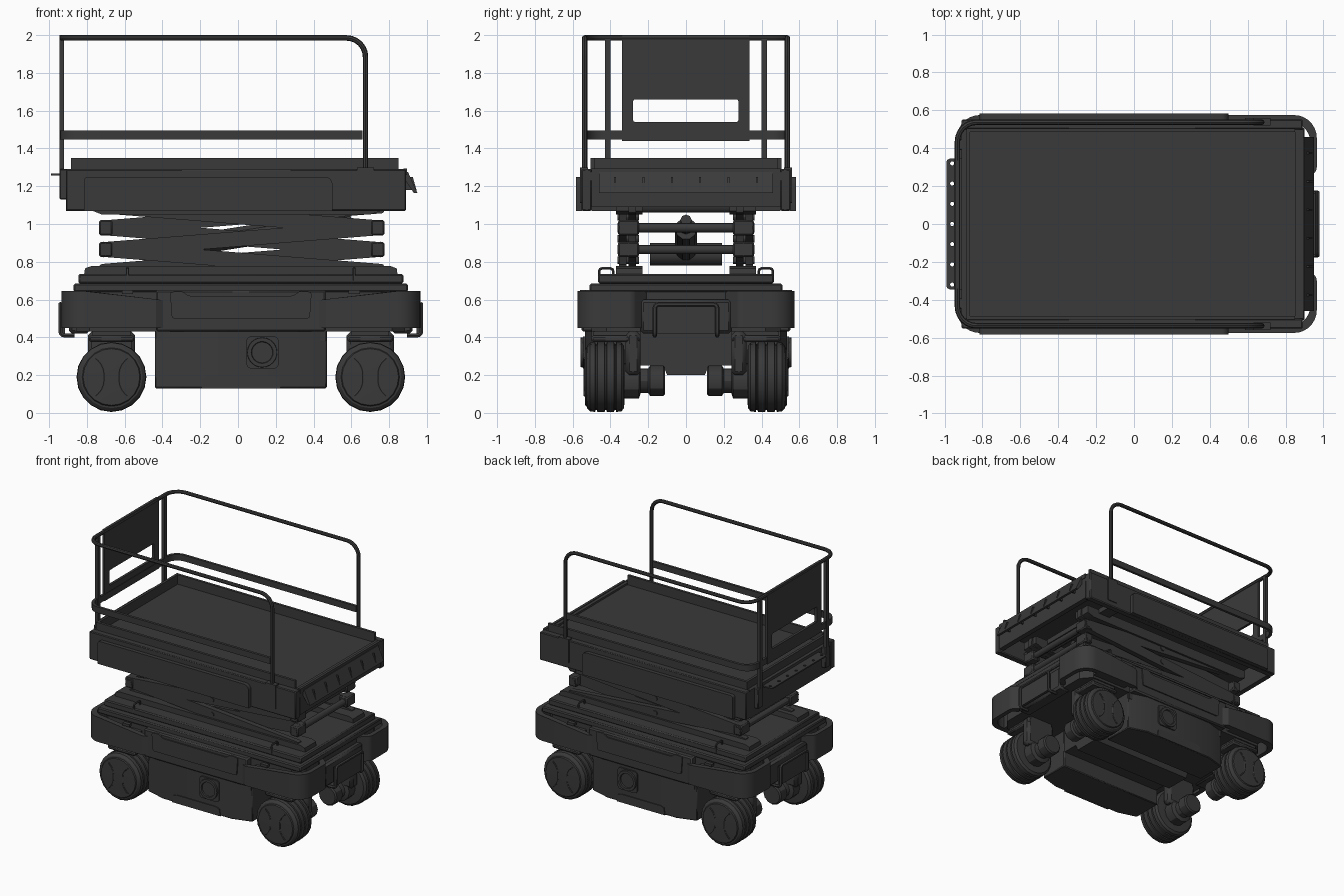
import bpy, bmesh
from math import sin, cos, pi, atan2, hypot
from mathutils import Vector, Matrix

if "Cube" in bpy.data.objects:
    bpy.data.objects.remove(bpy.data.objects["Cube"])

B = 0.015   # x centre of the chassis
mat = bpy.data.materials.new("dark_grey")
mat.diffuse_color = (0.042, 0.042, 0.042, 1)
mat.use_nodes = True
mat.node_tree.nodes["Principled BSDF"].inputs["Base Color"].default_value = mat.diffuse_color


def finish(name, bm, mir="", cx=0, bevel=0):
    bmesh.ops.recalc_face_normals(bm, faces=bm.faces[:])
    me = bpy.data.meshes.new(name)
    bm.to_mesh(me)
    bm.free()
    return add(name, me, mir, cx, bevel)


def add(name, me, mir="", cx=0, bevel=0):
    ob = bpy.data.objects.new(name, me)
    bpy.context.collection.objects.link(ob)
    ob.location.x = cx
    me.materials.clear()
    me.materials.append(mat)
    if bevel:
        m = ob.modifiers.new("bevel", 'BEVEL')
        m.width, m.segments, m.limit_method = bevel, 1, 'ANGLE'
    if mir:
        m = ob.modifiers.new("mirror", 'MIRROR')
        m.use_axis = ("X" in mir, "Y" in mir, False)
        m.use_mirror_merge = False
    return ob


def fillet(pts, r, closed=True, n=5):
    """Round the corners of a path; r is one radius or one per point."""
    P = [Vector(p).to_3d() for p in pts]
    R = r if isinstance(r, (list, tuple)) else [r] * len(P)
    out = []
    for i, p in enumerate(P):
        if R[i] == 0 or (not closed and i in (0, len(P) - 1)):
            out.append(p)
            continue
        a = p + (P[i - 1] - p).normalized() * R[i]
        c = p + (P[(i + 1) % len(P)] - p).normalized() * R[i]
        for k in range(n + 1):
            t = k / n
            u, v, w = (1 - t) ** 2, 1.414 * t * (1 - t), t * t
            out.append((a * u + p * v + c * w) / (u + v + w))
    return out


def prism(name, pts, lo, hi, axis='z', mir="", cx=0, bevel=0, top=None):
    put = {'z': lambda a, b, h: (a, b, h), 'x': lambda a, b, h: (h, a, b),
           'y': lambda a, b, h: (a, h, b)}[axis]
    bm = bmesh.new()
    lower = [bm.verts.new(put(p[0], p[1], lo)) for p in pts]
    upper = [bm.verts.new(put(p[0], p[1], top(p[0]) if top else hi)) for p in pts]
    bm.faces.new(lower)
    bm.faces.new(upper)
    for i in range(len(pts)):
        j = (i + 1) % len(pts)
        bm.faces.new((lower[i], lower[j], upper[j], upper[i]))
    return finish(name, bm, mir, cx, bevel)


def box(name, x, y, z, mir="", cx=0, bevel=0):
    return prism(name, [(x[0], y[0]), (x[1], y[0]), (x[1], y[1]), (x[0], y[1])],
                 z[0], z[1], 'z', mir, cx, bevel)


def lathe(name, prof, c, segs, mir="", cx=0):
    """Turn (radius, y) pairs about a y-parallel axis through c = (x, z)."""
    bm = bmesh.new()
    rings = [[bm.verts.new((c[0] + r * cos(2 * pi * k / segs), y, c[1] + r * sin(2 * pi * k / segs)))
              for k in range(segs)] for r, y in prof]
    for a, b in zip(rings, rings[1:]):
        for k in range(segs):
            j = (k + 1) % segs
            bm.faces.new((a[k], a[j], b[j], b[k]))
    bm.faces.new(rings[0])
    bm.faces.new(rings[-1])
    return finish(name, bm, mir, cx)


def tube(name, pts, rad, mir="", cx=0, res=2):
    cu = bpy.data.curves.new(name, 'CURVE')
    cu.dimensions, cu.bevel_depth, cu.bevel_resolution, cu.use_fill_caps = '3D', rad, res, True
    s = cu.splines.new('POLY')
    s.points.add(len(pts) - 1)
    for q, p in zip(s.points, pts):
        q.co = (*p, 1)
    tmp = bpy.data.objects.new(name + "_path", cu)
    me = bpy.data.meshes.new_from_object(tmp)
    bpy.data.objects.remove(tmp)
    return add(name, me, mir, cx)


def plate(name, outline, holes, lo, hi, axis):
    """Flat plate with holes, as a filled 2D curve."""
    cu = bpy.data.curves.new(name, 'CURVE')
    cu.dimensions, cu.fill_mode, cu.extrude = '2D', 'BOTH', (hi - lo) / 2
    for loop in [outline] + holes:
        s = cu.splines.new('POLY')
        s.points.add(len(loop) - 1)
        s.use_cyclic_u = True
        for q, p in zip(s.points, loop):
            q.co = (p[0], p[1], 0, 1)
    tmp = bpy.data.objects.new(name + "_path", cu)
    me = bpy.data.meshes.new_from_object(tmp)
    bpy.data.objects.remove(tmp)
    rot = Matrix(((0, 0, 1), (1, 0, 0), (0, 1, 0))) if axis == 'x' else Matrix.Identity(3)
    me.transform(Matrix.Translation(rot @ Vector((0, 0, (lo + hi) / 2))) @ rot.to_4x4())
    return add(name, me)


def rect(a0, a1, b0, b1):
    return [(a0, b0), (a1, b0), (a1, b1), (a0, b1)]


# wheels with grooved tread, hub caps, drive motors and steering yokes
tread = [(.12, .325), (.165, .328), (.182, .342)]
for y in (.375, .425, .475):
    tread += [(.185, y - .006), (.174, y - .003), (.174, y + .003), (.185, y + .006)]
tread += [(.182, .508), (.165, .524), (.155, .526), (.15, .534), (.05, .538)]
lathe("wheel", tread, (.685, .19), 20, "XY", B)
for s in (-1, 1):
    tube("hub_rib", fillet([(.685 + s * .085, .536, .29), (.685 + s * .04, .536, .25),
                            (.685 + s * .04, .536, .13), (.685 + s * .085, .536, .09)], .04, False, 3),
         .006, "XY", B, 1)
lathe("drive_motor", [(.07, .11), (.08, .12), (.08, .19), (.065, .2), (.065, .24), (.095, .25), (.095, .33)],
      (.685, .17), 12, "XY", B)
box("steering_yoke", (.56, .81), (.24, .32), (.2, .43), "XY", B, .02)
box("yoke_top", (.565, .805), (.24, .5), (.375, .41), "XY", B, .01)
box("yoke_cap", (.585, .785), (.24, .49), (.41, .45), "XY", B)

# lower chassis: central tub and bowed side cabinets
prism("central_tub", [(-.5, .45), (-.5, .38), (-.32, .37), (-.29, .25), (-.12, .25), (-.1, .2),
                      (.1, .2), (.12, .25), (.29, .25), (.32, .37), (.5, .38), (.5, .45)],
      -.44, .45, 'x', cx=B)
prism("side_cabinet", [(-.455, .25), (.455, .25), (.455, .49), (.3, .535), (-.3, .535), (-.455, .49)],
      .13, .45, mir="Y", cx=B, bevel=.006)
prism("cabinet_step", [(-.21, .13), (.21, .13), (.2, .185), (.17, .195), (-.17, .195), (-.2, .185)],
      .53, .542, 'y', "Y", B)
prism("socket_plate", fillet(rect(.03, .2, .235, .405), .025), .53, .545, 'y', "Y", B)
lathe("socket_ring", [(.08, .54), (.078, .558), (.058, .558), (.055, .548)], (.113, .32), 24, "Y", B)

# upper chassis
prism("chassis_body", [(-.87, -.42), (-.8, -.5), (.8, -.5), (.87, -.42),
                       (.87, .42), (.8, .5), (-.8, .5), (-.87, .42)], .43, .65, cx=B)
box("chassis_middle", (-.45, .45), (.4, .553), (.43, .65), "Y", B, .01)
prism("side_hatch", fillet([(-.365, .5), (.365, .5), (.375, .64), (.31, .645), (.28, .62),
                            (-.28, .62), (-.31, .645), (-.375, .64)], .012, n=2),
      .55, .562, 'y', "Y", B)
prism("corner_guard", fillet([(.40, .545), (.45, .575), (.95, .575), (.95, .28), (.86, .2), (.86, .25),
                              (.915, .31), (.915, .535), (.40, .535)],
                             [0, 0, .12, .02, 0, 0, 0, .1, 0], n=7),
      .45, .64, mir="XY", cx=B, top=lambda x: .645 if x > .78 else .595 + .05 * max(0, x - .4) / .38)
prism("guard_filler", [(.5, .4), (.8, .4), (.8, .54), (.5, .54)], .45, .6, mir="XY", cx=B)
box("end_panel", (.8, .91), (-.24, .24), (.42, .6), "X", B, .015)
tube("end_handle", fillet([(.88, -.165, .41), (.955, -.165, .41), (.955, -.165, .575), (.955, .165, .575),
                           (.955, .165, .41), (.88, .165, .41)], .02, False, 3), .012, "X", B, 1)
box("handle_plate", (.93, .95), (-.16, .16), (.42, .565), "X", B)
for s in (-1, 1):
    tube("tie_down", fillet([(.6, .385, .73), (.6, .385, .765), (.6, .46, .765), (.6, .46, .70)], .015, False, 2),
         .008, "XY", B, 1) if s > 0 else box("guard_latch", (.57, .63), (.53, .56), (.63, .65), "XY", B)

# stepped top of the chassis and the two arm tracks
box("step_low", (-.885, .885), (-.51, .51), (.64, .685), cx=B, bevel=.008)
box("step_high", (-.86, .86), (-.465, .465), (.685, .735), cx=B, bevel=.008)
prism("arm_track", [(-.83, .73), (.83, .73), (.825, .765), (.79, .778), (-.79, .778), (-.825, .765)],
      .23, .37, 'y', "Y", B)

# scissor stack: three crossed layers per side
X0, X1, CX = -.70, .74, .02
for i in range(3):
    z0, z1 = .75 + .115 * i, .865 + .115 * i
    for k, y in enumerate((.335, .285)):
        za, zb = (z0, z1) if (i + k) % 2 else (z1, z0)
        ob = prism("scissor_arm", fillet(rect(-.755, .755, -.04, .04), .015, n=2), -.02, .02, 'y')
        d = (Vector((X0, 0, za)), Vector((X1, 0, zb)))
        rot = Matrix.Rotation(-atan2(zb - za, X1 - X0), 4, 'Y')
        ob.data.transform(Matrix.Translation(Vector((CX, y, (za + zb) / 2))) @ rot)
        m = ob.modifiers.new("mirror", 'MIRROR')
        m.use_axis, m.use_mirror_merge = (False, True, False), False
    lathe("pivot_boss", [(.02, .25), (.02, .362)], (CX, (z0 + z1) / 2), 12, "Y")
    for x in (X0, X1):
        if i < 2:
            lathe("joint_tube", [(.025, -.362), (.025, .362)], (x, z1), 12)
            box("joint_block", (x - .035, x + .035), (.25, .36), (z1 - .04, z1 + .04), "Y", 0, .008)

# lift cylinder
tube("lift_cylinder", [(-.5, 0, .85), (.3, 0, .975)], .058, res=3)
tube("lift_rod", [(.3, 0, .975), (.6, 0, 1.02)], .03)
lathe("cylinder_pivot", [(.06, -.19), (.06, .19)], (-.45, .84), 16)
lathe("rod_pivot", [(.03, -.27), (.03, .27)], (.6, 1.09), 12)

# platform frame
box("side_frame", (-.91, .89), (.5, .553), (1.07, 1.29), "Y", 0, .006)
prism("side_cover", fillet(rect(-.815, .5, 1.07, 1.25), [0, 0, .04, .02]), .55, .583, 'y', "Y")
box("end_beam_front", (.85, .89), (-.5, .5), (1.09, 1.29))
box("end_beam_rear", (-.91, -.87), (-.5, .5), (1.07, 1.29))
prism("under_track", [(-.77, 1.07), (-.72, 1.05), (.7, 1.05), (.76, 1.07), (.76, 1.13), (-.77, 1.13)],
      .23, .37, 'y', "Y")
box("cross_beam", (.55, .65), (-.5, .5), (1.1, 1.14))
box("deck_floor", (-.89, .89), (-.51, .51), (1.23, 1.275))
box("toe_board_side", (-.885, .85), (.485, .505), (1.27, 1.35), "Y")
box("toe_board_rear", (-.885, -.865), (-.5, .5), (1.27, 1.35))
box("toe_lip_front", (.875, .895), (-.5, .5), (1.26, 1.295))

# slanted flap with ribs at the front end
prism("end_flap", [(.88, 1.275), (.9, 1.275), (.95, 1.165), (.93, 1.165), (.88, 1.24)], -.46, .46, 'y')
for i in range(6):
    y = -.375 + .15 * i
    prism("flap_rib", [(.89, 1.25), (.925, 1.25), (.945, 1.18), (.89, 1.18)], y - .005, y + .005, 'y')

# perforated shelf at the rear end
plate("rear_shelf", fillet(rect(-.99, -.9, -.345, .345), [.02, 0, 0, .02]),
      [[(-.96 + .011 * cos(k * pi / 5), y + .011 * sin(k * pi / 5)) for k in range(10)]
       for y in [-.32 + .1067 * j for j in range(7)]], 1.258, 1.268, 'z')
box("rear_bracket", (-.945, -.9), (.39, .45), (1.13, 1.29), "Y", 0, .005)

# guard rails
y, xr = .537, -.932
tube("top_rail", fillet([(.675, -y, 1.13), (.675, -y, 1.985), (xr, -y, 1.985), (xr, y, 1.985),
                         (.675, y, 1.985), (.675, y, 1.13)], .1, False, 6), .0145)
outer = fillet([(.66, -y - .008), (xr - .01, -y - .008), (xr - .01, y + .008), (.66, y + .008)],
               [0, .1, .1, 0], n=6)
inner = fillet([(.66, y - .012), (xr + .01, y - .012), (xr + .01, -y + .012), (.66, -y + .012)],
               [0, .085, .085, 0], n=6)
prism("mid_rail", outer + inner, 1.447, 1.495)
box("rear_post", (-.945, -.92), (.4, .43), (1.14, 1.99), "Y")
prism("post_bracket", fillet(rect(.63, .72, 1.11, 1.3), [.01, .01, 0, 0]), .52, .56, 'y', "Y")

# gate panel with window
plate("gate_panel", rect(-.34, .335, 1.44, 2.0), [fillet(rect(-.28, .277, 1.54, 1.66), .01, n=2)],
      -.945, -.925, 'x')

# smooth shading with sharp edges kept
for ob in bpy.context.scene.objects:
    ob.select_set(True)
    bpy.context.view_layer.objects.active = ob
bpy.ops.object.shade_smooth_by_angle(angle=pi / 6)
